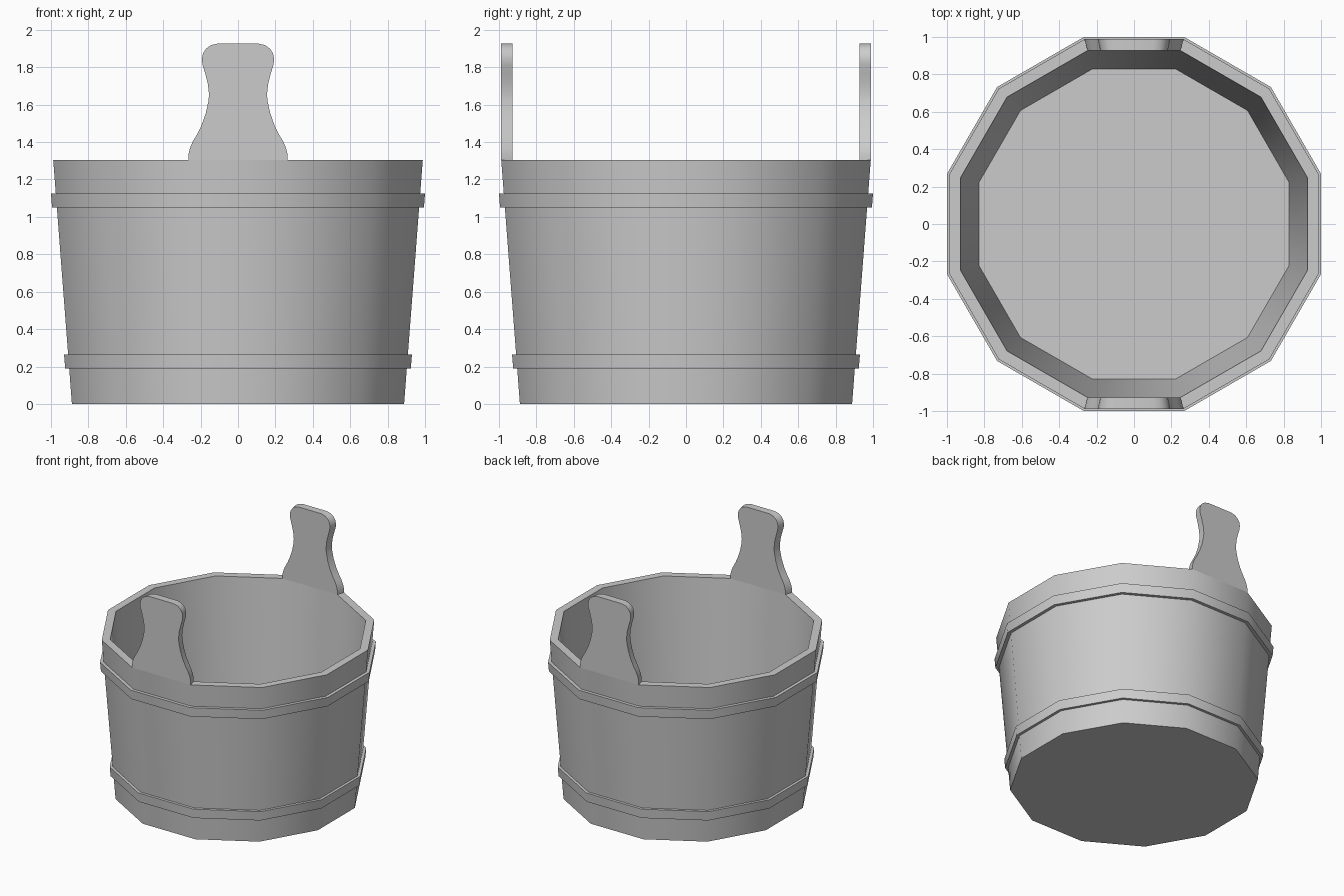
import bpy, bmesh, math

if "Cube" in bpy.data.objects:
    bpy.data.objects.remove(bpy.data.objects["Cube"])

SIDES = 12
RIM_Z, RIM_OUT, RIM_IN = 1.305, 0.988, 0.927


def finish(name, bm, angle):
    bmesh.ops.recalc_face_normals(bm, faces=bm.faces)
    mesh = bpy.data.meshes.new(name)
    bm.to_mesh(mesh)
    bm.free()
    ob = bpy.data.objects.new(name, mesh)
    bpy.context.collection.objects.link(ob)
    bpy.ops.object.select_all(action='DESELECT')
    ob.select_set(True)
    bpy.context.view_layer.objects.active = ob
    bpy.ops.object.shade_smooth_by_angle(angle=math.radians(angle))
    return ob


def lathe(name, profile, closed):
    """Twelve-sided revolve; profile is (distance to flat, z)."""
    bm = bmesh.new()
    rings = []
    for d, z in profile:
        r = d / math.cos(math.pi / SIDES)
        angles = [math.radians(15 + 30 * i) for i in range(SIDES)]
        rings.append([bm.verts.new((r * math.cos(a), r * math.sin(a), z)) for a in angles])
    n = len(rings)
    for k in range(n if closed else n - 1):
        a, b = rings[k], rings[(k + 1) % n]
        for i in range(SIDES):
            j = (i + 1) % SIDES
            bm.faces.new((a[i], a[j], b[j], b[i]))
    if not closed:
        bm.faces.new(rings[0])
        bm.faces.new(rings[-1])
    return finish(name, bm, 40)


# Tub: outer bottom, outer rim, inner rim, inner floor
lathe("tub", [(0.888, 0), (RIM_OUT, RIM_Z), (RIM_IN, RIM_Z), (0.829, 0.02)], False)


# Hoops follow the slope of the wall
def hoop(name, z0, z1, d0, d1):
    lathe(name, [(d0, z0), (d1, z1), (d1 - 0.035, z1), (d0 - 0.035, z0)], True)


hoop("upper_hoop", 1.05, 1.125, 0.994, 1.0)
hoop("lower_hoop", 0.19, 0.265, 0.924, 0.93)

# Handles: right half of the outline, mirrored, narrowing toward the inside
HALF = [(0.265, RIM_Z), (0.265, 1.335), (0.257, 1.368), (0.242, 1.403), (0.22, 1.44),
        (0.195, 1.49), (0.172, 1.555), (0.158, 1.62), (0.155, 1.655), (0.161, 1.71),
        (0.175, 1.765), (0.19, 1.815), (0.193, 1.845), (0.187, 1.875),
        (0.17, 1.9), (0.145, 1.918), (0.107, 1.927)]


def handle(name, side):
    bm = bmesh.new()
    outline = HALF + [(-x, z) for x, z in reversed(HALF)]
    layers = []
    for y in (RIM_OUT, RIM_IN):
        s = y / RIM_OUT
        layers.append([bm.verts.new((x * s, side * y, z)) for x, z in outline])
    a, b = layers
    bm.faces.new(a)
    bm.faces.new(b)
    for i in range(len(a)):
        j = (i + 1) % len(a)
        bm.faces.new((a[i], a[j], b[j], b[i]))
    finish(name, bm, 40)


handle("front_handle", -1)
handle("back_handle", 1)
